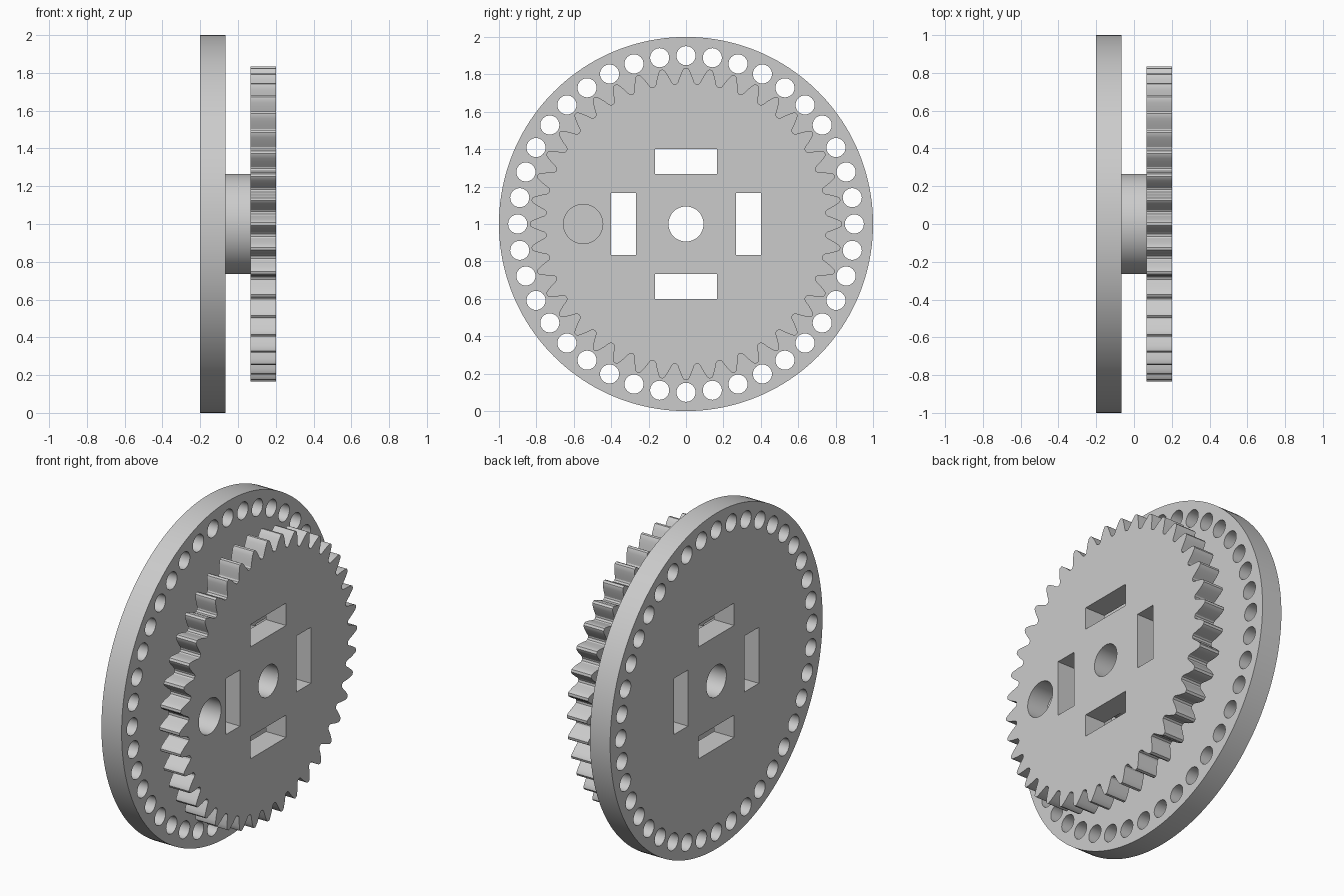
import bpy
import bmesh
import math
from mathutils import Matrix, Vector

if "Cube" in bpy.data.objects:
    bpy.data.objects.remove(bpy.data.objects["Cube"], do_unlink=True)

grey = bpy.data.materials.new("light grey")
grey.use_nodes = True
colour = (0.6, 0.6, 0.6, 1)
grey.diffuse_color = colour
grey.node_tree.nodes["Principled BSDF"].inputs["Base Color"].default_value = colour

TEETH = 40
STEP = 2 * math.pi / TEETH


def polar(r, a):
    return (r * math.cos(a), r * math.sin(a))


def circle(r, n, cu=0, cv=0):
    pts = [polar(r, 2 * math.pi * i / n) for i in range(n)]
    return [(u + cu, v + cv) for u, v in pts]


def slots():
    """Four rectangular slots around the axle."""
    corners = [(0.267, -0.167), (0.4, -0.167), (0.4, 0.167), (0.267, 0.167)]
    turns = [Matrix.Rotation(k * math.pi / 2, 2) for k in range(4)]
    return [[tuple(t @ Vector(c)) for c in corners] for t in turns]


def gear_outline():
    """Each tooth: radius and half angle in degrees, mirrored about its middle."""
    flank = [(0.751, 4.0), (0.757, 3.4), (0.772, 2.9), (0.792, 2.3),
             (0.812, 1.6), (0.828, 1.0), (0.835, 0.5)]
    pts = []
    for k in range(TEETH):
        mid = k * STEP
        pts += [polar(r, mid - math.radians(h)) for r, h in flank]
        pts += [polar(r, mid + math.radians(h)) for r, h in reversed(flank)]
    return pts


def plate(name, outlines, x0, x1):
    """Extrude a flat profile with holes along x, from x0 to x1."""
    curve = bpy.data.curves.new(name + "_profile", 'CURVE')
    curve.dimensions = '2D'
    curve.fill_mode = 'BOTH'
    curve.extrude = (x1 - x0) / 2
    for pts in outlines:
        spline = curve.splines.new('POLY')
        spline.points.add(len(pts) - 1)
        for p, (u, v) in zip(spline.points, pts):
            p.co = (u, v, 0, 1)
        spline.use_cyclic_u = True
    temp = bpy.data.objects.new(name + "_profile", curve)
    bpy.context.collection.objects.link(temp)
    bpy.context.view_layer.update()
    graph = bpy.context.evaluated_depsgraph_get()
    mesh = bpy.data.meshes.new_from_object(temp.evaluated_get(graph))
    bpy.data.objects.remove(temp, do_unlink=True)

    bm = bmesh.new()
    bm.from_mesh(mesh)
    bmesh.ops.remove_doubles(bm, verts=bm.verts, dist=0.0001)
    for v in bm.verts:
        u, w, d = v.co
        v.co = (d + (x0 + x1) / 2, u, w + 1)
    bmesh.ops.recalc_face_normals(bm, faces=bm.faces)
    bm.to_mesh(mesh)
    bm.free()

    mesh.name = name
    mesh.materials.clear()
    mesh.materials.append(grey)
    obj = bpy.data.objects.new(name, mesh)
    bpy.context.collection.objects.link(obj)
    bpy.ops.object.select_all(action='DESELECT')
    obj.select_set(True)
    bpy.context.view_layer.objects.active = obj
    bpy.ops.object.shade_smooth_by_angle(angle=math.radians(25))
    return obj


axle_hole = circle(0.094, 48)

# Large disc with a ring of round holes
rim_holes = [circle(0.051, 32, *polar(0.9, k * STEP)) for k in range(TEETH)]
plate("encoder_disc", [circle(1, 160), axle_hole] + slots() + rim_holes, -0.2, -0.067)

# Spacer between disc and gear
plate("hub", [circle(0.266, 96), axle_hole], -0.067, 0.067)

# Toothed wheel with one extra round hole
side_hole = circle(0.105, 48, -0.55, 0)
plate("gear", [gear_outline(), axle_hole, side_hole] + slots(), 0.067, 0.2)
